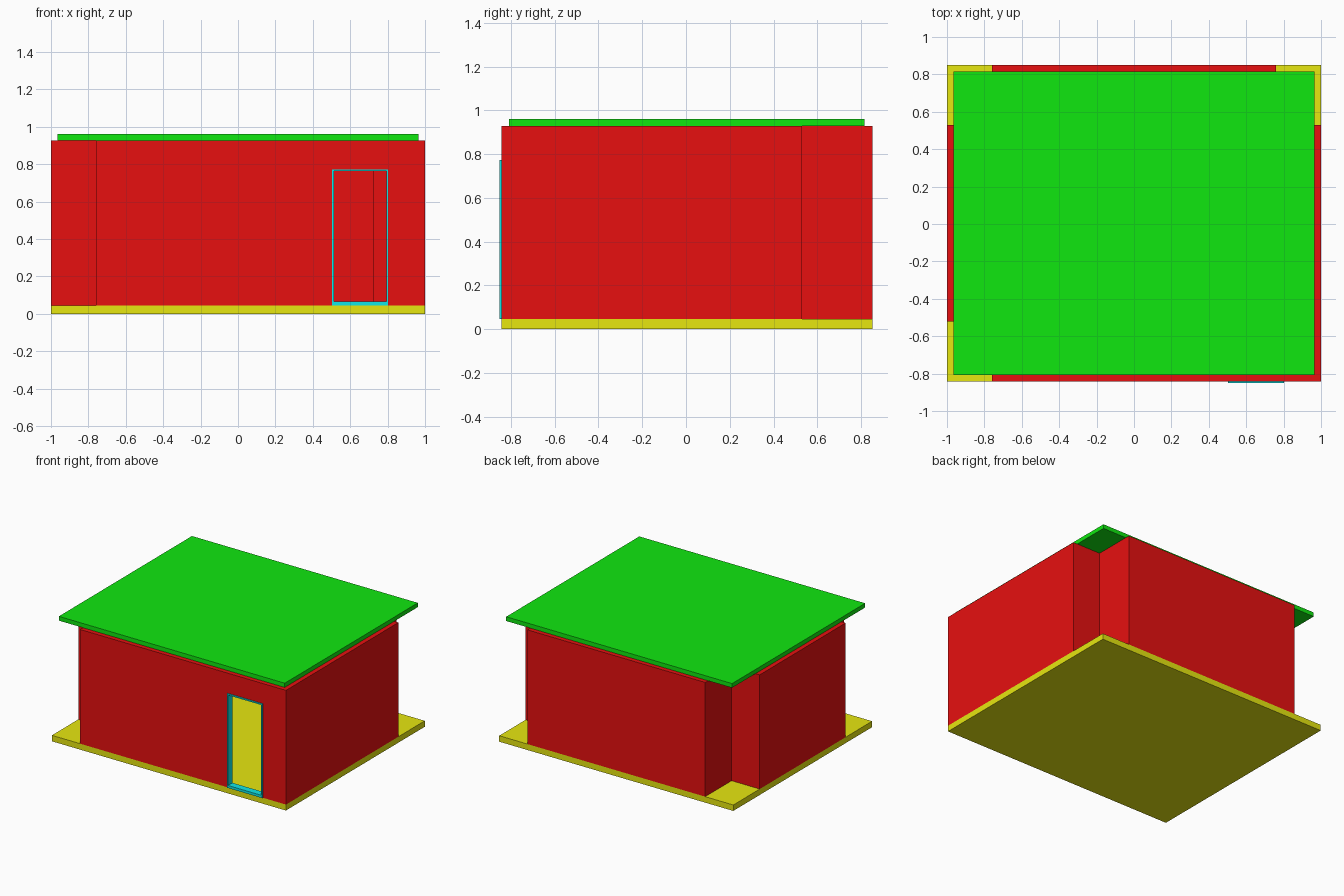
import bpy
import bmesh
from mathutils import Vector

default_cube = bpy.data.objects.get("Cube")
if default_cube:
    bpy.data.objects.remove(default_cube, do_unlink=True)


def material(name, rgb):
    mat = bpy.data.materials.new(name)
    mat.use_nodes = True
    colour = (*rgb, 1.0)
    mat.diffuse_color = colour
    mat.node_tree.nodes["Principled BSDF"].inputs["Base Color"].default_value = colour
    return mat


red = material("wall red", (0.8, 0.005, 0.005))
green = material("roof green", (0.005, 0.8, 0.005))
yellow = material("floor yellow", (0.8, 0.8, 0.005))
cyan = material("frame cyan", (0.005, 0.8, 0.8))


def finish(name, bm, mat):
    mesh = bpy.data.meshes.new(name)
    bm.to_mesh(mesh)
    bm.free()
    obj = bpy.data.objects.new(name, mesh)
    bpy.context.collection.objects.link(obj)
    if mat:
        mesh.materials.append(mat)
    return obj


def add_box(bm, low, high):
    low, high = Vector(low), Vector(high)
    for v in bmesh.ops.create_cube(bm, size=1.0)["verts"]:
        v.co = (low + high) / 2 + v.co * (high - low)


def box(name, low, high, mat=None):
    bm = bmesh.new()
    add_box(bm, low, high)
    return finish(name, bm, mat)


# Main dimensions
FRONT, BACK, SIDE = -0.843, 0.851, 1.0
FLOOR, EAVES, TOP = 0.046, 0.928, 0.961
NOTCH_X, NOTCH_Y = 0.24, 0.322
WALL, INSET = 0.037, 0.035

# Floor slab and flat roof
box("floor_slab", (-SIDE, FRONT, 0), (SIDE, BACK, FLOOR), yellow)
box("roof", (-SIDE + INSET, FRONT + INSET, EAVES),
    (SIDE - INSET, BACK - INSET, TOP), green)

# Wall outline, counter-clockwise, with three corners cut in
nx = SIDE - NOTCH_X
ny_front, ny_back = FRONT + NOTCH_Y, BACK - NOTCH_Y
outline = [
    (-nx, FRONT), (SIDE, FRONT),
    (SIDE, ny_back), (nx, ny_back), (nx, BACK),
    (-nx, BACK), (-nx, ny_back), (-SIDE, ny_back),
    (-SIDE, ny_front), (-nx, ny_front),
]
bm = bmesh.new()
lower = [bm.verts.new((x, y, FLOOR)) for x, y in outline]
upper = [bm.verts.new((x, y, EAVES)) for x, y in outline]
for i in range(len(outline)):
    j = (i + 1) % len(outline)
    bm.faces.new((lower[i], lower[j], upper[j], upper[i]))
walls = finish("walls", bm, red)
thick = walls.modifiers.new("thickness", "SOLIDIFY")
thick.thickness = WALL
thick.offset = -1
thick.use_even_offset = True

# Doorway opening through the front wall
x0, x1, door_top = 0.502, 0.803, 0.773
cutter = box("doorway_cutter", (x0, FRONT - 0.1, FLOOR - 0.1),
             (x1, FRONT + 0.1, door_top))
cutter.hide_render = True
cut = walls.modifiers.new("doorway", "BOOLEAN")
cut.operation = "DIFFERENCE"
cut.solver = "EXACT"
cut.object = cutter
bpy.context.view_layer.objects.active = walls
for name in ("thickness", "doorway"):
    bpy.ops.object.modifier_apply(modifier=name)
bpy.data.objects.remove(cutter, do_unlink=True)

# Door frame: two jambs, a lintel and a thicker sill
y0, y1 = FRONT - 0.008, FRONT + WALL + 0.008
rim, sill = 0.01, 0.02
bm = bmesh.new()
for left in (x0, x1 - rim):
    add_box(bm, (left, y0, FLOOR), (left + rim, y1, door_top))
add_box(bm, (x0 + rim, y0, door_top - rim), (x1 - rim, y1, door_top))
add_box(bm, (x0 + rim, y0, FLOOR), (x1 - rim, y1, FLOOR + sill))
finish("door_frame", bm, cyan)
